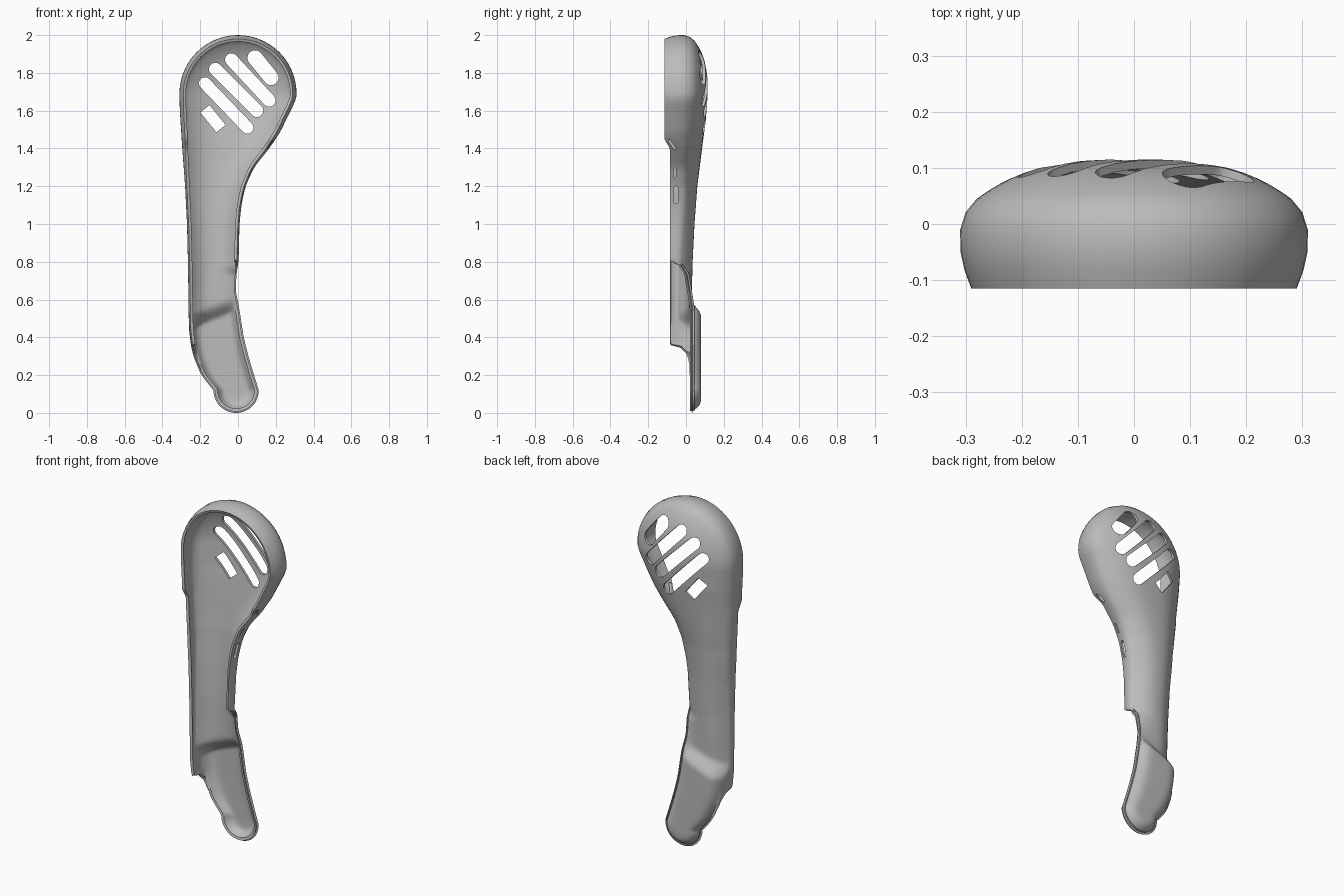
import bpy, bmesh, math
from mathutils import Vector

if "Cube" in bpy.data.objects:
    bpy.data.objects.remove(bpy.data.objects["Cube"])

TOP, BOTTOM = 1.69, 0.12      # centres of the round ends
HEAD_R, TIP_R = 0.31, 0.12

# Side outlines: (height, x)
RIGHT_SIDE = [(.12, -.13), (.2, -.195), (.3, -.236), (.36, -.25), (.45, -.26), (.8, -.265),
              (1.0, -.27), (1.2, -.28), (1.4, -.295), (1.6, -.308), (1.69, -.31)]
LEFT_SIDE = [(.12, .11), (.2, .085), (.3, .055), (.4, .03), (.5, .015), (.59, .0), (.64, -.012),
             (.74, -.008), (.8, .003), (1.0, .008), (1.1, .018), (1.2, .04), (1.3, .085),
             (1.4, .165), (1.48, .22), (1.66, .308), (1.69, .31)]
# Front rim depth on each side, and back depth: (height, y)
RIGHT_RIM = [(.2, .03), (.25, .02), (.31, .005), (.345, -.03), (.36, -.085), (1.4, -.085), (1.45, -.115)]
LEFT_RIM = [(.55, .03), (.62, .02), (.74, .0), (.78, -.03), (.8, -.085), (1.4, -.085), (1.45, -.115)]
BACK = [(.6, .03), (.8, .035), (1.0, .045), (1.2, .06), (1.4, .085), (1.55, .105), (1.69, .115)]


def lerp(table, z):
    if z <= table[0][0]:
        return table[0][1]
    for (z0, v0), (z1, v1) in zip(table, table[1:]):
        if z <= z1:
            return v0 + (v1 - v0) * (z - z0) / (z1 - z0)
    return table[-1][1]


def smooth(table, z, r=.025):
    r = min(r, z - BOTTOM, TOP - z)
    return sum(lerp(table, z + r * k / 2) for k in range(-2, 3)) / 5


def ramp(a, b, v):
    t = min(1, max(0, (v - a) / (b - a)))
    return t * t * (3 - 2 * t)


def outline():
    """Closed loop of (x, z, rim table)."""
    n, arc = 105, 28
    zs = [BOTTOM + (TOP - BOTTOM) * i / n for i in range(n + 1)]
    pts = [(smooth(RIGHT_SIDE, z), z, RIGHT_RIM) for z in zs]
    for i in range(1, arc):
        a = math.pi * (1 - i / arc)
        pts.append((HEAD_R * math.cos(a), TOP + HEAD_R * math.sin(a), LEFT_RIM))
    pts += [(smooth(LEFT_SIDE, z), z, LEFT_RIM) for z in reversed(zs)]
    for i in range(1, arc):
        a = -math.pi * i / arc
        pts.append((-.01 + TIP_R * math.cos(a), BOTTOM + TIP_R * math.sin(a), RIGHT_RIM))
    return pts


def column(x, z, rim):
    """Points from the front rim, round the wall, to the spine of the back."""
    sz = min(TOP, max(BOTTOM, z))
    edge = Vector((x, z))
    spine = Vector(((smooth(RIGHT_SIDE, sz) + smooth(LEFT_SIDE, sz)) / 2, sz))
    reach = (spine - edge).length
    head = ramp(1.1, 1.6, z)

    def back(p):
        paddle = 1 - ramp(.54, .625, p.y - .4 * p.x)
        yb = lerp(BACK, p.y if p.y < TOP else TOP) + .05 * paddle
        drop = .055 + .015 * head - .01 * paddle
        power = 2.3 + .7 * head + 3 * paddle
        return yb, drop, power

    yf = lerp(rim, z)
    yb, drop, _ = back(edge)
    shoulder = max(yb - drop, yf + .006)
    k = .45 + .55 * head
    col = []
    for f, inset in ((0, .02 * k), (.2, .008 * k), (.4, .001), (.65, 0), (.85, .01 * k)):
        p = edge.lerp(spine, inset / reach)
        col.append((p.x, yf + (shoulder - yf) * f, p.y))
    start = .03 * k / reach
    for u in (0, .04, .09, .15, .22, .3, .4, .52, .66, .82, 1):
        p = edge.lerp(spine, start + (1 - start) * u)
        yb, drop, power = back(p)
        base = max(yb - drop, min(yf + .006, yb))
        col.append((p.x, base + (yb - base) * (1 - (1 - u) ** power), p.y))
    return col


def make_object(name, bm):
    mesh = bpy.data.meshes.new(name)
    bm.to_mesh(mesh)
    bm.free()
    ob = bpy.data.objects.new(name, mesh)
    bpy.context.collection.objects.link(ob)
    return ob


# Curved shell, open at the front
bm = bmesh.new()
cols = [[bm.verts.new(p) for p in column(*o)] for o in outline()]
for a, b in zip(cols, cols[1:] + cols[:1]):
    for j in range(len(a) - 1):
        bm.faces.new((a[j], b[j], b[j + 1], a[j + 1]))
bmesh.ops.remove_doubles(bm, verts=bm.verts, dist=.0004)
bmesh.ops.recalc_face_normals(bm, faces=bm.faces)
if sum(f.normal.y * f.calc_area() for f in bm.faces) < 0:
    bmesh.ops.reverse_faces(bm, faces=bm.faces)
shell = make_object("handle_shell", bm)

# Cutter holding every slot
cut = bmesh.new()


def slot(p, q, width, near, far, axis="y", rounded=True):
    p, q = Vector(p), Vector(q)
    d = (q - p).normalized()
    s = Vector((-d.y, d.x))
    steps = 8 if rounded else 1
    ring = []
    for centre, sign in ((q, 1), (p, -1)):
        for i in range(steps + 1):
            a = math.pi * (i / steps - .5)
            ring.append(centre + sign * (d * math.cos(a) + s * math.sin(a)) * width / 2)

    def place(v, depth):
        return (v.x, depth, v.y) if axis == "y" else (depth, v.x, v.y)

    lo = [cut.verts.new(place(v, near)) for v in ring]
    hi = [cut.verts.new(place(v, far)) for v in ring]
    cut.faces.new(lo)
    cut.faces.new(hi[::-1])
    for i in range(len(ring)):
        k = (i + 1) % len(ring)
        cut.faces.new((lo[i], hi[i], hi[k], lo[k]))


# Diagonal vents in the head
slot((-.175, 1.61), (-.09, 1.505), .062, 0, .25, rounded=False)
slot((-.175, 1.745), (.05, 1.51), .064, 0, .25)
slot((-.12, 1.82), (.1, 1.6), .068, 0, .25)
slot((-.035, 1.87), (.165, 1.655), .068, 0, .25)
slot((.09, 1.88), (.175, 1.775), .08, 0, .25)
# Small openings in the left wall
slot((-.055, 1.12), (-.055, 1.19), .024, -.06, .13, "x")
slot((-.06, 1.25), (-.06, 1.29), .012, -.03, .16, "x")
slot((-.088, 1.44), (-.06, 1.4), .012, .08, .3, "x")
bmesh.ops.recalc_face_normals(cut, faces=cut.faces)
cutter = make_object("slot_cutter", cut)
cutter.hide_render = True

# Wall thickness and cuts
bpy.ops.object.select_all(action="DESELECT")
bpy.context.view_layer.objects.active = shell
shell.select_set(True)
solid = shell.modifiers.new("thickness", "SOLIDIFY")
solid.thickness = .015
solid.offset = -1
vents = shell.modifiers.new("vents", "BOOLEAN")
vents.operation = "DIFFERENCE"
vents.solver = "EXACT"
vents.object = cutter
for name in ("thickness", "vents"):
    bpy.ops.object.modifier_apply(modifier=name)
bpy.data.objects.remove(cutter)

# Single grey plastic
grey = bpy.data.materials.new("grey_plastic")
grey.use_nodes = True
colour = (.5, .5, .5, 1)
grey.diffuse_color = colour
grey.node_tree.nodes["Principled BSDF"].inputs["Base Color"].default_value = colour
shell.data.materials.clear()
shell.data.materials.append(grey)
bpy.ops.object.shade_smooth_by_angle(angle=math.radians(35))
